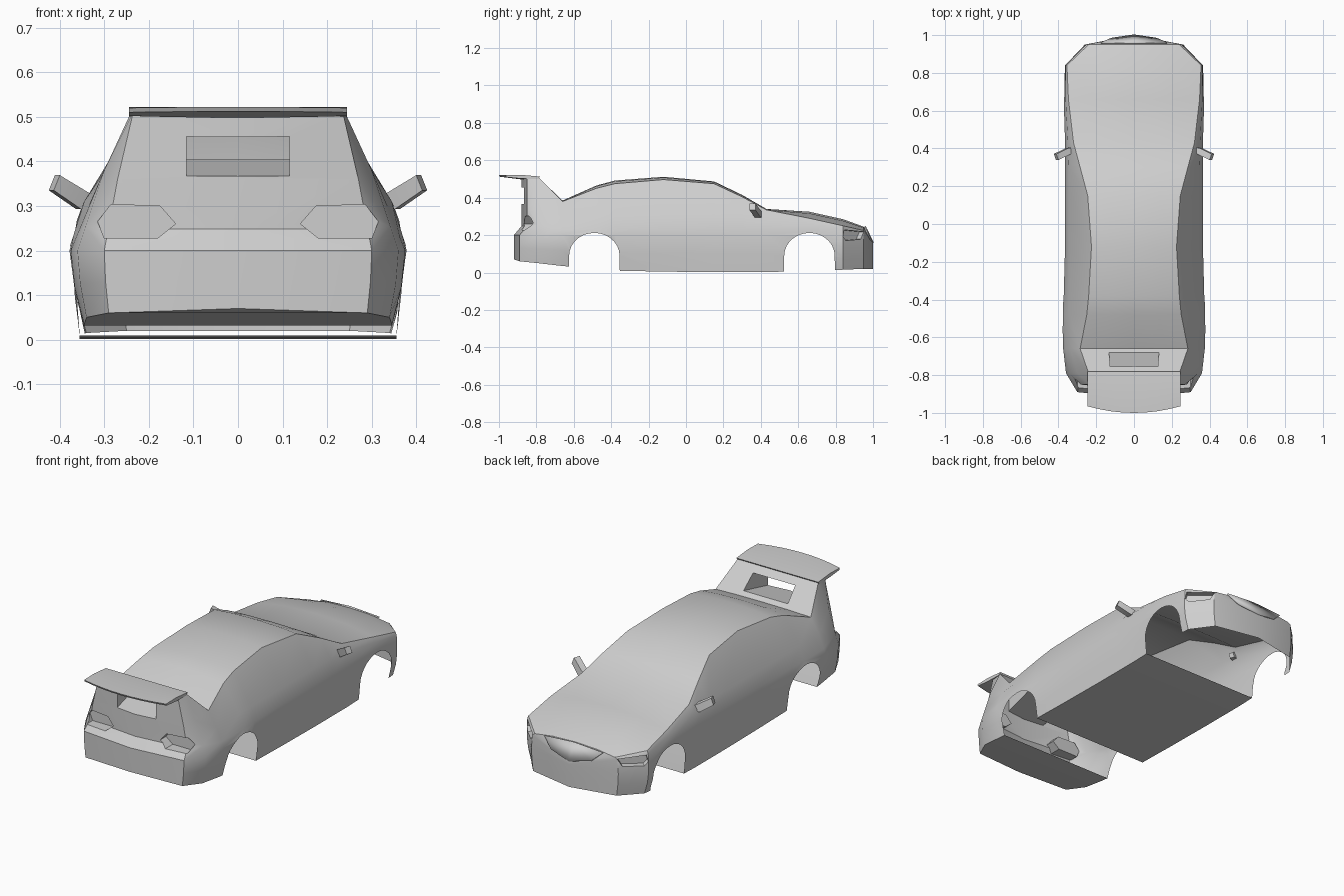
import bpy, bmesh, math
from mathutils import Vector

if "Cube" in bpy.data.objects:
    bpy.data.objects.remove(bpy.data.objects["Cube"], do_unlink=True)

paint = bpy.data.materials.new("plain grey")
paint.use_nodes = True
GREY = (0.62, 0.62, 0.62, 1)
paint.diffuse_color = GREY
for node in paint.node_tree.nodes:
    if node.type == 'BSDF_PRINCIPLED':
        node.inputs["Base Color"].default_value = GREY


def make_object(name, bm, recalc=True):
    if recalc:
        bmesh.ops.recalc_face_normals(bm, faces=bm.faces[:])
    mesh = bpy.data.meshes.new(name)
    bm.to_mesh(mesh)
    bm.free()
    mesh.materials.append(paint)
    obj = bpy.data.objects.new(name, mesh)
    bpy.context.collection.objects.link(obj)
    return obj


def activate(obj):
    bpy.ops.object.select_all(action='DESELECT')
    obj.select_set(True)
    bpy.context.view_layer.objects.active = obj


def smooth(obj, degrees=32):
    activate(obj)
    bpy.ops.object.shade_smooth_by_angle(angle=math.radians(degrees))


def loft(name, rings, caps=False):
    """Skin closed rings of points, merging points that coincide."""
    bm = bmesh.new()
    known = {}

    def vert(p):
        key = tuple(round(c, 4) for c in p)
        if key not in known:
            known[key] = bm.verts.new(key)
        return known[key]

    loops = [[vert(p) for p in ring] for ring in rings]
    n = len(loops[0])
    for a, b in zip(loops, loops[1:]):
        for i in range(n):
            j = (i + 1) % n
            corners = list(dict.fromkeys((a[i], a[j], b[j], b[i])))
            if len(corners) > 2 and not bm.faces.get(corners):
                bm.faces.new(corners)
    if caps:
        bm.faces.new(loops[0])
        bm.faces.new(loops[-1])
    return make_object(name, bm)


def cut(target, cutter):
    cutter.hide_render = True
    mod = target.modifiers.new("cut", 'BOOLEAN')
    mod.operation = 'DIFFERENCE'
    mod.solver = 'EXACT'
    mod.object = cutter
    activate(target)
    bpy.ops.object.modifier_apply(modifier=mod.name)
    bpy.data.objects.remove(cutter, do_unlink=True)


# Body stations: y, sill x, sill z, widest x, shoulder x, z, roof edge x, z, centre z
STATIONS = [
    (-.92, 0, .07, 0, 0, .36, 0, .51, .51),
    (-.89, .29, .06, .30, .27, .36, .235, .51, .51),
    (-.79, .34, .05, .36, .30, .38, .24, .51, .51),
    (-.66, .345, .035, .375, .335, .3, .285, .38, .385),
    (-.48, .35, .02, .38, .345, .31, .25, .45, .465),
    (-.38, .355, .01, .372, .345, .31, .24, .475, .492),
    (-.12, .355, .005, .365, .345, .31, .225, .497, .512),
    (.15, .355, .002, .365, .345, .31, .245, .475, .487),
    (.3, .355, .002, .365, .345, .31, .285, .405, .415),
    (.43, .355, .002, .365, .35, .3, .32, .335, .34),
    (.66, .355, .01, .372, .362, .265, .347, .29, .325),
    (.84, .34, .015, .365, .362, .235, .355, .25, .285),
    (.95, .25, .02, .26, .255, .215, .24, .225, .245),
    (1, 0, .02, 0, 0, .15, 0, .16, .16),
]


def section(y, xb, zb, xm, xs, zs, xe, ze, zc):
    zm = .2 if y < .8 else .14
    half = [(xb, zb), (xb * .3 + xm * .7, (zb + zm) / 2), (xm, zm),
            (xm * .7 + xs * .3, zm * .7 + zs * .3), (xs, zs), (xe, ze),
            (xe * .55, ze * .25 + zc * .75), (0, zc)]
    # The tail above the bumper is set back
    back = .04 if y < -.85 else 0
    right = [Vector((x, y + (back if z > .22 else 0), z)) for x, z in half]
    return right + [Vector((-p.x, p.y, p.z)) for p in right[-2::-1]]


body = loft("body_shell", [section(*s) for s in STATIONS])

# Wheel arches cut right across
ARCHES = (-.49, .66)
for yc in ARCHES:
    outline = [(yc - .137, -.1)]
    for k in range(15):
        a = math.pi * (1 - k / 14)
        outline.append((yc + .135 * math.cos(a), .09 + .122 * math.sin(a)))
    outline.append((yc + .137, -.1))
    cut(body, loft("arch_cutter", [[(x, y, z) for y, z in outline] for x in (-1, 1)], True))

# Opening under the rear wing, running through to the ramp
tunnel = [[(-w, y, lo), (w, y, lo), (w, y, hi), (-w, y, hi)]
          for y, w, lo, hi in ((-1.1, .11, .36, .455), (-.87, .115, .367, .455), (-.6, .14, .42, .5))]
cut(body, loft("tunnel_cutter", tunnel, True))

# Tail lamp and headlamp pockets
TAIL = [(.14, .26), (.175, .3), (.285, .303), (.315, .265), (.3, .228), (.18, .228)]
HEAD = [(-.075, .02), (.07, .03), (.08, -.005), (.06, -.027), (-.05, -.02)]
for side in (-1, 1):
    rings = [[(side * x, y, z) for x, z in TAIL] for y in (-1.1, -.815)]
    cut(body, loft("tail_pocket_cutter", rings, True))
    across = Vector((.7, -.71, 0))
    out = Vector((.71, .7, 0))
    rings = []
    for depth in (-.03, .12):
        ring = [Vector((.305, .895, .198)) + across * u + out * depth + Vector((0, 0, v))
                for u, v in HEAD]
        rings.append([(side * p.x, p.y, p.z) for p in ring])
    cut(body, loft("headlamp_pocket_cutter", rings, True))

# Open the wheel bays and the underside of the nose into the hollow shell
bm = bmesh.new()
bm.from_mesh(body.data)
doomed = []
for f in bm.faces:
    c = f.calc_center_median()
    xs = [v.co.x for v in f.verts]
    flat = abs(f.normal.z) > .98
    in_arch = any(abs(c.y - yc) < .145 for yc in ARCHES) and c.z < .25
    if in_arch and max(xs) - min(xs) > .5 and (not flat or c.z > .1):
        doomed.append(f)
    elif c.y > .78 and c.z < .05 and f.normal.z < -.9:
        doomed.append(f)
bmesh.ops.delete(bm, geom=doomed, context='FACES')
bm.to_mesh(body.data)
bm.free()
smooth(body)

# Rear wing: a thin bowed blade
blade = []
for k in range(-4, 5):
    t = k / 4
    x, bow, drop = .245 * t, .035 * t * t, .004 * t * t
    blade.append([(x, -.78, .513), (x, -.88, .522), (x, -1 + bow, .522 - drop / 2),
                  (x, -.995 + bow, .512 - drop / 2), (x, -.88, .498 + drop), (x, -.79, .5)])
smooth(loft("rear_wing", blade, True))

# Door mirrors
for side, label in ((1, "left"), (-1, "right")):
    rings = []
    for x, y, z, w, h in ((.325, .395, .305, .012, .012), (.35, .385, .312, .016, .019),
                          (.412, .355, .352, .016, .017)):
        rings.append([(side * (x + .35 * sy * w - .4 * sz * h), y + sy * w, z + sz * h)
                      for sy, sz in ((-1, -1), (1, -1), (1, 1), (-1, 1))])
    smooth(loft(label + "_mirror", rings, True))

# Pointed grille panel on the nose
bm = bmesh.new()
top, tip = bm.verts.new((0, .958, .247)), bm.verts.new((0, 1, .158))
for side in (-1, 1):
    corner = bm.verts.new((side * .175, .958, .236))
    low = bm.verts.new((side * .12, .982, .185))
    loop = [top, tip, low, corner]
    bm.faces.new(loop if side < 0 else loop[::-1])
grille = make_object("grille_panel", bm)
thick = grille.modifiers.new("thickness", 'SOLIDIFY')
thick.thickness = .008
thick.offset = 0
smooth(grille)
